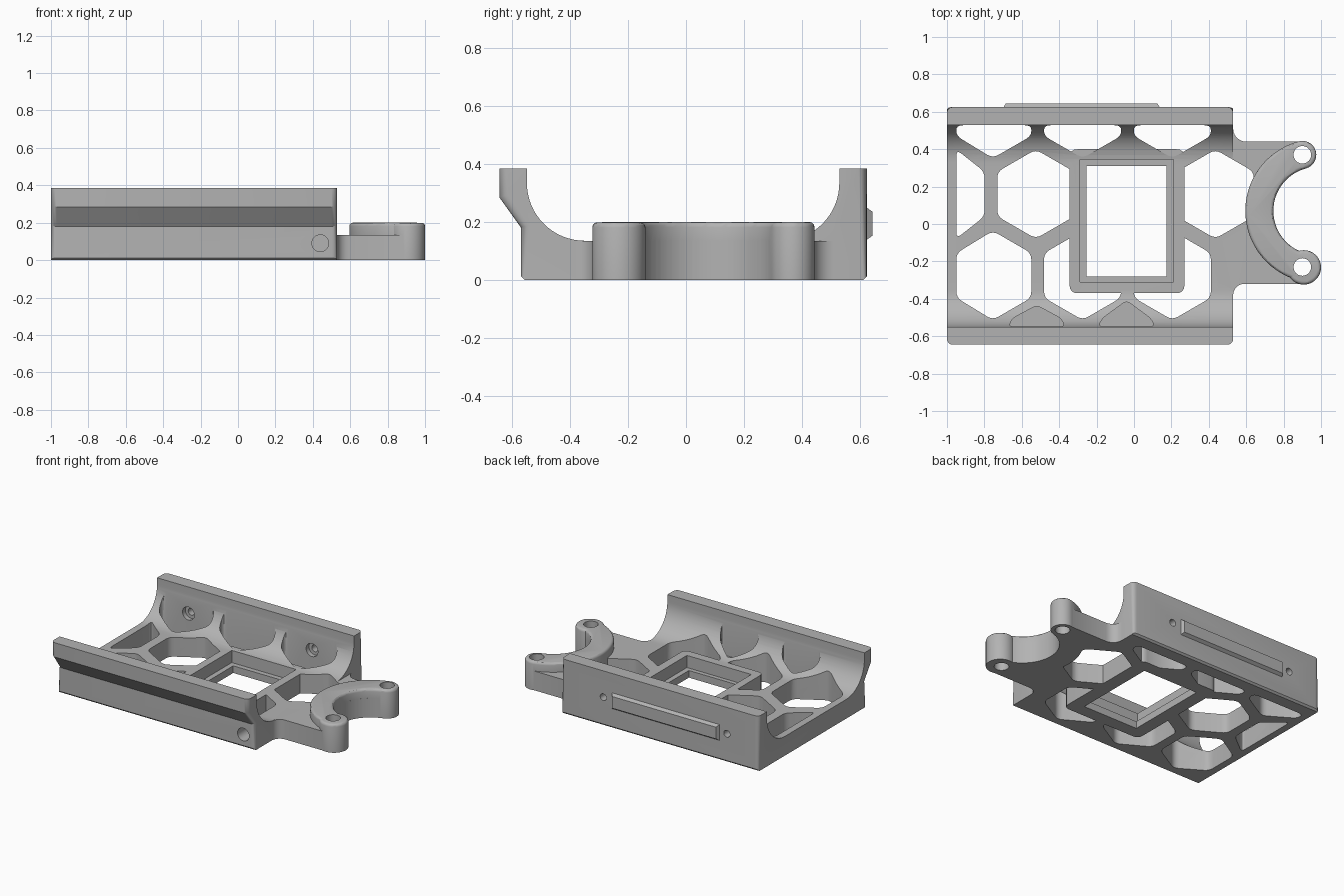
import bpy, bmesh, math
from mathutils import Vector

if "Cube" in bpy.data.objects:
    bpy.data.objects.remove(bpy.data.objects["Cube"])

grey = bpy.data.materials.new("plain grey")
grey.use_nodes = True
grey.diffuse_color = (0.45, 0.45, 0.45, 1)
grey.node_tree.nodes["Principled BSDF"].inputs["Base Color"].default_value = grey.diffuse_color

FLOOR, WALL, FLARE = 0.135, 0.385, 0.285   # main heights
X0, X1 = -1.0, 0.53                        # ends of the cradle


def arc(cx, cy, r, a0, a1, n=16):
    return [(cx + r * math.cos(math.radians(a0 + (a1 - a0) * i / n)),
             cy + r * math.sin(math.radians(a0 + (a1 - a0) * i / n))) for i in range(n + 1)]


def rounded(pts, r, n=4):
    """Round every corner of a polygon."""
    out = []
    for i, p in enumerate(pts):
        p, a, b = Vector(p), Vector(pts[i - 1]), Vector(pts[(i + 1) % len(pts)])
        if (a - p).length < 1e-5 or (b - p).length < 1e-5:
            continue
        s = p + (a - p).normalized() * min(r, (a - p).length * 0.45)
        e = p + (b - p).normalized() * min(r, (b - p).length * 0.45)
        for k in range(n + 1):
            t = k / n
            out.append(tuple(s * (1 - t) ** 2 + p * 2 * t * (1 - t) + e * t * t))
    return out


def rect(x0, x1, y0, y1):
    return [(x0, y0), (x1, y0), (x1, y1), (x0, y1)]


def prism(name, pts, lo, hi, axis="z", top_bevel=0):
    """Extrude a 2D outline along an axis."""
    place = {"x": lambda u, v, w: (w, u, v),
             "y": lambda u, v, w: (u, w, v),
             "z": lambda u, v, w: (u, v, w)}[axis]
    bm = bmesh.new()
    face = bm.faces.new([bm.verts.new(place(u, v, lo)) for u, v in pts])
    new = bmesh.ops.extrude_face_region(bm, geom=[face])["geom"]
    move = Vector(place(0, 0, hi - lo))
    bmesh.ops.translate(bm, vec=move, verts=[g for g in new if isinstance(g, bmesh.types.BMVert)])
    if top_bevel:
        edges = [e for e in bm.edges if all(abs(v.co.z - hi) < 1e-5 for v in e.verts)]
        bmesh.ops.bevel(bm, geom=edges, offset=top_bevel, segments=3, profile=0.5, affect="EDGES")
    bmesh.ops.recalc_face_normals(bm, faces=bm.faces)
    mesh = bpy.data.meshes.new(name)
    bm.to_mesh(mesh)
    bm.free()
    mesh.materials.append(grey)
    obj = bpy.data.objects.new(name, mesh)
    bpy.context.collection.objects.link(obj)
    return obj


def combine(target, other, operation):
    """Apply a boolean and throw the second object away."""
    mod = target.modifiers.new("boolean", "BOOLEAN")
    mod.operation, mod.solver, mod.object = operation, "EXACT", other
    bpy.context.view_layer.objects.active = target
    bpy.ops.object.modifier_apply(modifier=mod.name)
    bpy.data.objects.remove(other)


def cut(target, *args):
    combine(target, prism("cutter", *args), "DIFFERENCE")


def add(target, *args):
    combine(target, prism("addition", *args), "UNION")


# Cradle: floor, two curved walls and the flared front lip
section = [(-0.558, 0), (0.613, 0), (0.625, 0.012), (0.625, WALL), (0.53, WALL)]
section += arc(0.33, 0.335, 0.2, 0, -90) + arc(-0.35, 0.335, 0.2, 270, 180)
section += [(-0.55, WALL), (-0.645, WALL), (-0.645, FLARE), (-0.57, 0.18), (-0.57, 0.012)]
cradle = prism("cradle", section, X0, X1, "x")

# Rounded outer corners at both ends
bm = bmesh.new()
bm.from_mesh(cradle.data)
ends = [e for e in bm.edges
        if abs(e.verts[0].co.x - e.verts[1].co.x) < 1e-5
        and all(v.co.y < -0.565 or v.co.y > 0.62 for v in e.verts)
        and abs(e.verts[0].co.z - e.verts[1].co.z) > 0.05]
bmesh.ops.bevel(bm, geom=ends, offset=0.03, segments=4, profile=0.5, affect="EDGES")
bm.to_mesh(cradle.data)
bm.free()

# Side arm plate with filleted roots, opened by the clamp bore
arm = [(0.45, 0.5)] + arc(0.6, 0.51, 0.07, 180, 270, 6) + [(0.9, 0.44), (0.9, -0.32)]
arm += arc(0.59, -0.38, 0.06, 90, 180, 6) + [(0.45, -0.39)]
add(cradle, arm, 0, FLOOR)
cx, cy, r_in, r_out = 0.98, 0.07, 0.235, 0.385
cut(cradle, arc(cx, cy, r_in, 0, 354, 59), -0.1, 0.5)

# Honeycomb openings in the floor
HEX_R, PITCH = 0.238, 0.48
rows = [(0.59, [-0.755, -0.275, 0.205]),
        (0.16, [-0.525 - PITCH, -0.525, -0.525 + 2 * PITCH]),
        (-0.275, [-0.755, -0.275, 0.205])]
for y, centres in rows:
    for x in centres:
        outline = [(max(px, -0.95), min(py, 0.528)) for px, py in arc(x, y, HEX_R, 30, 330, 5)]
        # drop points that fall on a clipped straight side
        outline = [p for i, p in enumerate(outline)
                   if not (p[1] == 0.528 == outline[i - 1][1] == outline[(i + 1) % 6][1])
                   and not (p[0] == -0.95 == outline[i - 1][0] == outline[(i + 1) % 6][0])]
        cut(cradle, rounded(outline, 0.035), -0.1, 0.6)

# Blind pockets in the front fillet
for x, apex in ((-0.52, -0.435), (-0.04, -0.41)):
    pocket = [(x - 0.15, -0.548), (x + 0.15, -0.548), (x + 0.13, -0.505), (x, apex), (x - 0.13, -0.505)]
    cut(cradle, rounded(pocket, 0.025), 0.08, 0.6)

# Window frame with a stepped opening
add(cradle, rounded(rect(-0.345, 0.27, -0.37, 0.4), 0.045), 0, FLOOR)
cut(cradle, rect(-0.29, 0.21, -0.31, 0.345), 0.05, 0.6)
cut(cradle, rect(-0.254, 0.174, -0.28, 0.31), -0.1, 0.6)

# C-shaped clamp with two rounded ends
mid, knob = (r_in + r_out) / 2, (r_out - r_in) / 2
tips = [(cx + mid * math.cos(math.radians(a)), cy + mid * math.sin(math.radians(a))) for a in (105, 255)]
clamp = arc(cx, cy, r_out, 105, 255, 36) + arc(*tips[1], knob, 255, 435, 14)[1:-1]
clamp += arc(cx, cy, r_in, 255, 105, 36) + arc(*tips[0], knob, -75, 105, 14)[1:-1]
combine(cradle, prism("clamp", clamp, 0, 0.2, "z", 0.018), "UNION")
combine(cradle, prism("clamp_tip", arc(0.908, -0.232, 0.092, 0, 350, 35), 0, 0.199, "z", 0.018), "UNION")
for y in (0.37, -0.23):
    cut(cradle, arc(0.9, y, 0.047, 0, 345, 23), -0.1, 0.5)

# Screw holes: countersunk in the back wall, blind in the front wall
for x in (-0.755, 0.205):
    cut(cradle, arc(x, 0.2, 0.024, 0, 345, 23), 0.4, 0.8, "y")
    cut(cradle, arc(x, 0.2, 0.046, 0, 345, 23), 0.4, 0.56, "y")
cut(cradle, arc(0.44, 0.09, 0.045, 0, 345, 23), -0.7, -0.45, "y")

# Raised bar with sloped sides on the back wall
bar = prism("back_bar", rect(-0.70, 0.14, 0.135, 0.253), 0.62, 0.645, "y")
for v in bar.data.vertices:
    if v.co.y > 0.64:
        v.co.x += 0.015 if v.co.x < -0.3 else -0.015
        v.co.z += 0.018 if v.co.z < 0.19 else -0.018

for obj in (cradle, bar):
    bpy.ops.object.select_all(action="DESELECT")
    obj.select_set(True)
    bpy.context.view_layer.objects.active = obj
    bpy.ops.object.shade_smooth_by_angle(angle=math.radians(30))
